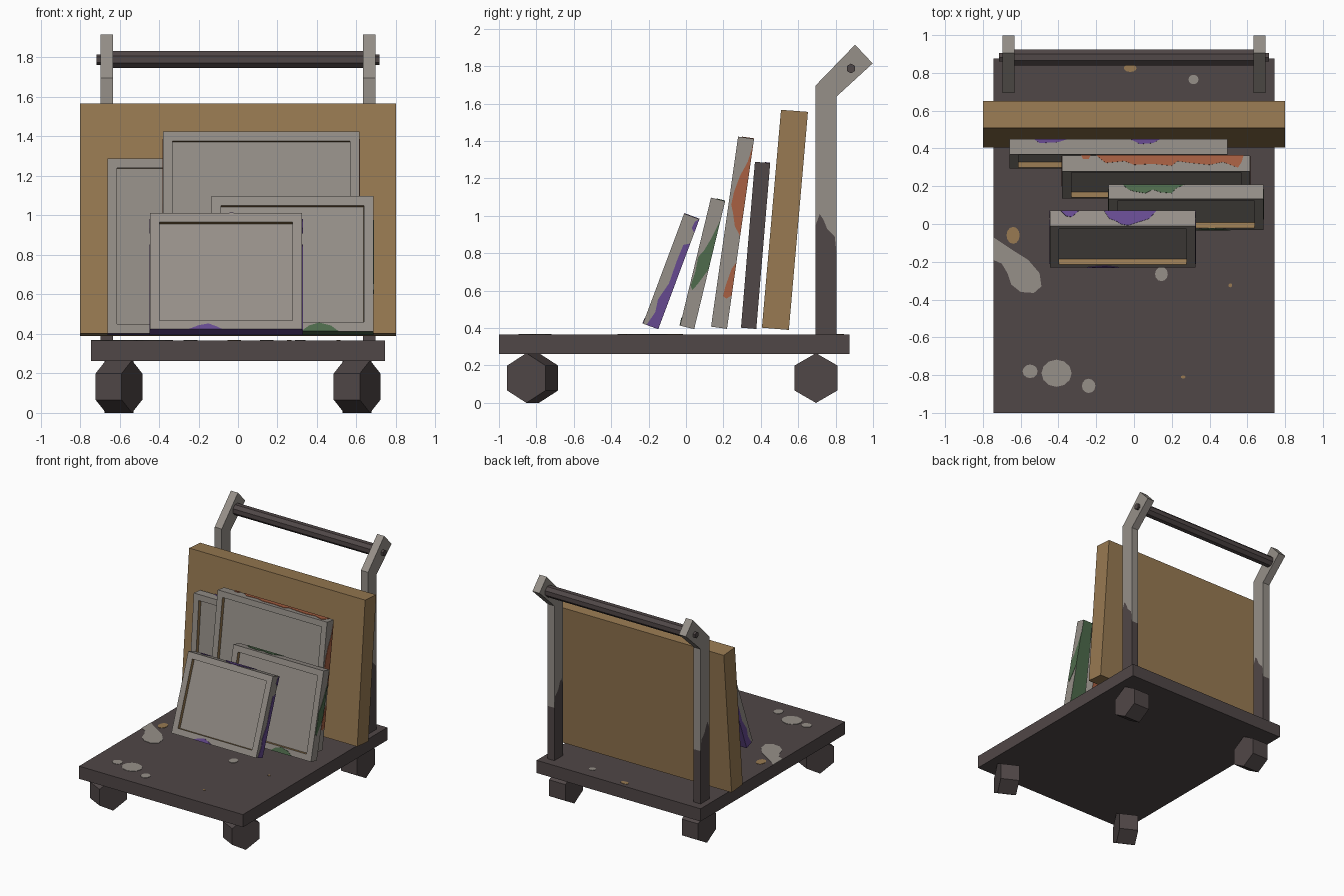
import bpy, bmesh, math
from mathutils import Matrix, Vector

if "Cube" in bpy.data.objects:
    bpy.data.objects.remove(bpy.data.objects["Cube"])


def material(name, r, g, b):
    m = bpy.data.materials.new(name)
    lin = [((c / 255 + 0.055) / 1.055) ** 2.4 for c in (r, g, b)]
    m.diffuse_color = (*lin, 1)
    m.use_nodes = True
    m.node_tree.nodes["Principled BSDF"].inputs["Base Color"].default_value = m.diffuse_color
    return m


GRAY = material("worn gray", 150, 144, 137)
TAN = material("tan board", 152, 122, 82)
DARK = material("dark brown", 80, 71, 71)
PURPLE = material("purple paint", 102, 74, 144)
GREEN = material("green paint", 78, 107, 76)
ORANGE = material("orange paint", 168, 96, 66)


def finish(name, bm, mats, matrix=None):
    bmesh.ops.recalc_face_normals(bm, faces=bm.faces[:])
    me = bpy.data.meshes.new(name)
    bm.to_mesh(me)
    bm.free()
    for m in mats:
        me.materials.append(m)
    ob = bpy.data.objects.new(name, me)
    bpy.context.collection.objects.link(ob)
    if matrix:
        ob.matrix_world = matrix
    return ob


def prism(name, pts, axis, a, b, mat, matrix=None):
    """Outline pts extruded along an axis from a to b."""
    put = {'x': lambda p, d: (d, p[0], p[1]),
           'y': lambda p, d: (p[0], d, p[1]),
           'z': lambda p, d: (p[0], p[1], d)}[axis]
    bm = bmesh.new()
    lo = [bm.verts.new(put(p, a)) for p in pts]
    hi = [bm.verts.new(put(p, b)) for p in pts]
    bm.faces.new(lo)
    bm.faces.new(hi)
    n = len(pts)
    for i in range(n):
        j = (i + 1) % n
        bm.faces.new((lo[i], lo[j], hi[j], hi[i]))
    return finish(name, bm, [mat], matrix)


def ring(cx, cy, rx, ry, n, start=0.0):
    return [(cx + rx * math.cos(start + math.tau * i / n),
             cy + ry * math.sin(start + math.tau * i / n)) for i in range(n)]


# platform
prism("platform", [(-.745, -1), (.745, -1), (.745, .875), (-.745, .875)], 'z', .262, .366, DARK)

# hexagonal wheels, the front pair swivelled
for side in (-1, 1):
    for label, y, ang in (("front", -.82, -27), ("back", .695, 0)):
        mx = Matrix.Translation((side * .603, y, .133)) @ Matrix.Rotation(math.radians(ang), 4, 'Z')
        prism(label + "_wheel", ring(0, 0, .133, .133, 6, math.pi / 2), 'x', -.074, .074, DARK, mx)

# posts: bare dark lower part, gray upper part with the bent head
edge = [(.805, .80), (.795, .89), (.755, .93), (.735, .98), (.715, 1.01), (.693, .95)]
for side in (-1, 1):
    a, b = side * .633, side * .697
    prism("post_base", [(.693, .36), (.805, .36)] + edge, 'x', a, b, DARK)
    prism("post", edge[::-1] + [(.805, 1.638), (.998, 1.815), (.904, 1.915), (.693, 1.697)],
          'x', a, b, GRAY)
    # end nut of the handle
    prism("handle_nut", ring(.882, 1.788, .026, .026, 6, math.pi / 2), 'x', side * .69, side * .716, DARK)
prism("handle_bar", ring(.882, 1.79, .046, .046, 8, math.pi / 8), 'x', -.64, .64, DARK)

# large tan board
prism("large_board", [(.406, .402), (.55, .39), (.652, 1.556), (.508, 1.567)], 'x', -.8, .8, TAN)

# paint spots on the platform
for x, y, rx, ry, m in ((-.55, -.78, .04, .036, GRAY), (-.41, -.79, .08, .072, GRAY),
                        (-.24, -.857, .036, .038, GRAY), (.145, -.265, .034, .038, GRAY),
                        (.315, .765, .027, .025, GRAY), (-.02, .825, .034, .02, TAN),
                        (-.64, -.06, .035, .045, TAN), (.51, -.325, .01, .01, TAN),
                        (.26, -.81, .012, .008, TAN)):
    prism("paint_spot", ring(x, y, rx, ry, 12), 'z', .36, .369, m)
prism("paint_puddle", [(-.745, -.07), (-.70, -.1), (-.64, -.14), (-.56, -.19), (-.5, -.26), (-.49, -.33),
                       (-.53, -.365), (-.6, -.36), (-.65, -.32), (-.67, -.26), (-.7, -.21), (-.745, -.19)],
      'z', .36, .369, GRAY)


def frame(name, x0, x1, y, z, tilt, length, t, paint, right=GRAY):
    """Leaning picture frame; origin at the lower front edge. Returns its matrix."""
    mx = Matrix.Translation((0, y, z)) @ Matrix.Rotation(-math.radians(tilt), 4, 'X')
    bm = bmesh.new()
    bmesh.ops.create_cube(bm, size=1)
    for v in bm.verts:
        v.co = Vector((x0 if v.co.x < 0 else x1, 0 if v.co.y < 0 else t, 0 if v.co.z < 0 else length))
    bm.normal_update()
    for f in bm.faces:
        if f.normal.y > .9 or f.normal.z < -.9:
            f.material_index = 1          # painted back and underside
        elif f.normal.x > .9:
            f.material_index = 3
    front = [f for f in bm.faces if f.normal.y < -.9]
    bmesh.ops.inset_individual(bm, faces=front, thickness=.068)
    walls = bmesh.ops.inset_individual(bm, faces=front, thickness=.0004, depth=-.03)
    for f in walls['faces']:
        f.material_index = 2              # tan recess edge
    finish(name, bm, [GRAY, paint, TAN, right], mx)
    return mx


def drips(mx, x0, x1, length, paint, tops=(), sides=(), fronts=()):
    """Thin paint plates on the top, both sides and front of a frame."""
    e = .003
    for p in tops:
        prism("top_drip", p, 'z', length - e, length + e, paint, mx)
    for p in sides:
        prism("side_drip", p, 'x', x1 - e, x1 + e, paint, mx)
        prism("side_drip", p, 'x', x0 - e, x0 + e, paint, mx)
    for p in fronts:
        prism("front_drip", p, 'y', -e, e, paint, mx)


# smallest frame, purple
t = .087
mx = frame("small_frame", -.445, .325, -.23, .424, 20.5, .628, t, PURPLE)
drips(mx, -.445, .325, .628, PURPLE,
      tops=[[(-.39, t), (-.36, .055), (-.33, .05), (-.29, t)],
            [(-.16, t), (-.13, .04), (-.1, .03), (-.07, .01), (-.03, .002), (.02, .02), (.08, .04), (.12, t)]],
      sides=[[(t, .49), (.055, .47), (.052, .38), (.055, .25), (.03, .15), (.04, .08), (.02, 0), (t, 0)],
             [(t, .628), (.07, .61), (.065, .57), (t, .55)]],
      fronts=[[(-.25, 0), (-.2, .02), (-.15, .03), (-.11, .015), (-.08, 0)]])

# medium frame, green
t = .078
mx = frame("medium_frame", -.135, .685, -.032, .413, 13.6, .704, t, GREEN)
drips(mx, -.135, .685, .704, GREEN,
      tops=[[(-.06, t), (-.03, .05), (0, .04), (.06, .03), (.1, .05), (.14, .035), (.2, .03), (.22, .055), (.27, t)]],
      sides=[[(t, .6), (.055, .5), (.03, .42), (.008, .38), (.012, .3), (.005, .22), (.02, .2), (.045, .25), (t, .33)]],
      fronts=[[(.32, 0), (.36, .03), (.41, .045), (.47, .03), (.51, 0)]])

# large frame, orange
t = .086
mx = frame("large_frame", -.38, .615, .134, .408, 8.1, 1.026, t, ORANGE)
drips(mx, -.38, .615, 1.026, ORANGE,
      tops=[[(-.2, t), (-.15, .045), (-.05, .055), (0, .035), (.1, .04), (.2, .03), (.23, .055), (.3, .045),
             (.4, .035), (.47, .05), (.55, .02), (.57, .05), (.58, t)],
            [(-.28, t), (-.27, .065), (-.24, .065), (-.23, t)]],
      sides=[[(t, 1), (.07, .9), (.04, .82), (.02, .73), (.015, .66), (.03, .62), (.05, .55), (t, .5)],
             [(t, .36), (.065, .32), (.045, .22), (.04, .17), (.06, .16), (t, .18)]])

# rear frame, purple back and dark right side
t = .082
mx = frame("rear_frame", -.66, .495, .294, .402, 4.8, .89, t, PURPLE, DARK)
drips(mx, -.66, .495, .89, PURPLE,
      tops=[[(-.53, t), (-.5, .06), (-.4, .065), (-.35, t)],
            [(-.02, t), (.03, .055), (.1, .06), (.14, t)]])
